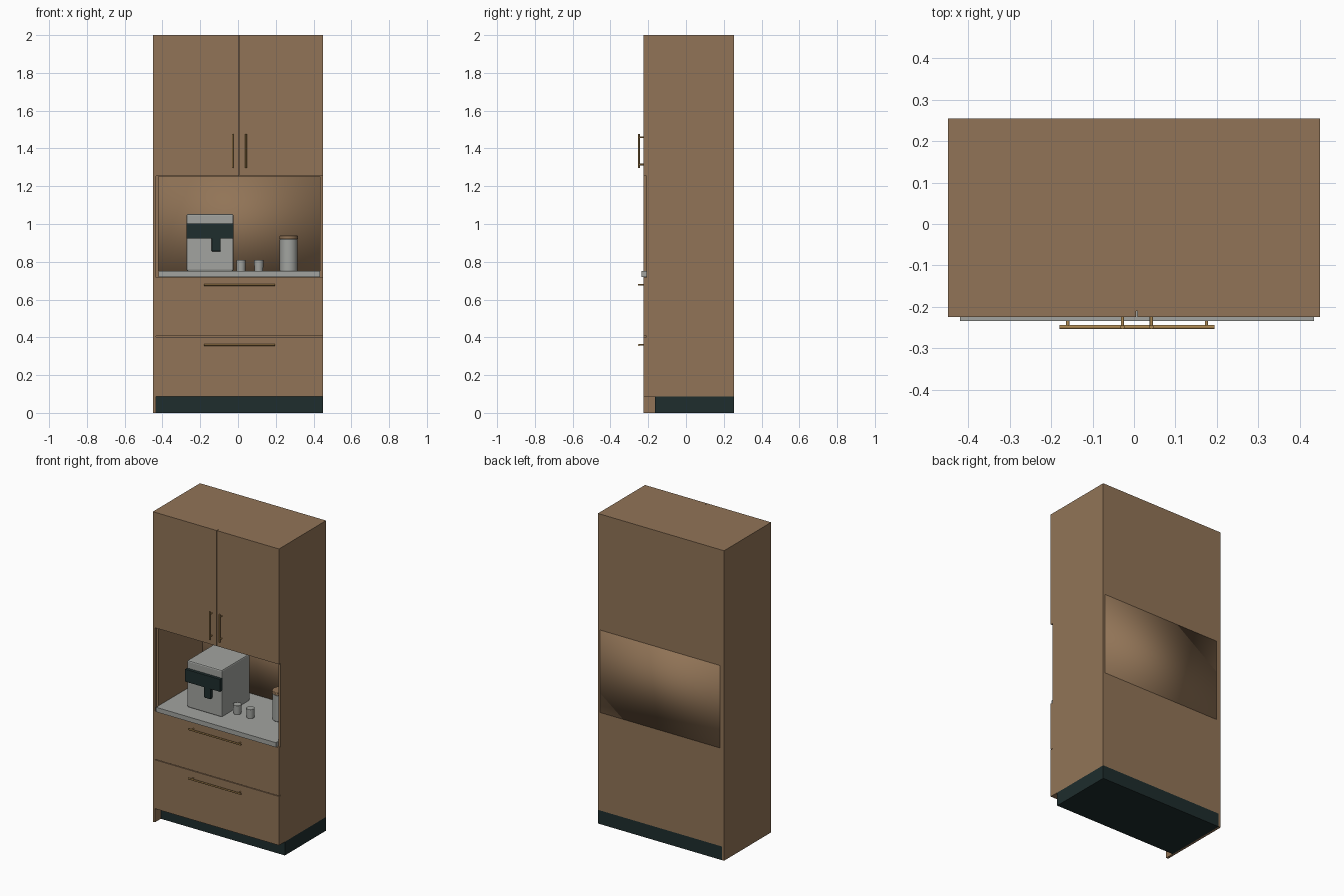
import bpy, bmesh, math
from mathutils import Matrix, Vector

if "Cube" in bpy.data.objects:
    bpy.data.objects.remove(bpy.data.objects["Cube"])


def material(name, rgb):
    m = bpy.data.materials.new(name)
    m.diffuse_color = (*rgb, 1)
    m.use_nodes = True
    m.node_tree.nodes["Principled BSDF"].inputs["Base Color"].default_value = m.diffuse_color
    return m


WOOD = material("walnut wood", (0.285, 0.175, 0.095))
GREY = material("light grey", (0.36, 0.37, 0.35))
DARK = material("dark slate", (0.013, 0.026, 0.026))
BRASS = material("brass", (0.42, 0.25, 0.085))


def finish(name, bm, mat, bevel=0, smooth=False):
    me = bpy.data.meshes.new(name)
    bmesh.ops.recalc_face_normals(bm, faces=bm.faces[:])
    bm.to_mesh(me)
    bm.free()
    me.materials.append(mat)
    ob = bpy.data.objects.new(name, me)
    bpy.context.collection.objects.link(ob)
    if bevel:
        b = ob.modifiers.new("bevel", "BEVEL")
        b.width, b.segments, b.limit_method = bevel, 2, 'ANGLE'
    if smooth:
        bpy.context.view_layer.objects.active = ob
        ob.select_set(True)
        bpy.ops.object.shade_smooth_by_angle(angle=math.radians(40))
        ob.select_set(False)
    return ob


def box(name, x, y, z, mat, bevel=0):
    """Box given by its (min, max) range on each axis."""
    bm = bmesh.new()
    bmesh.ops.create_cube(bm, size=1)
    for v in bm.verts:
        v.co = [r[0] if c < 0 else r[1] for c, r in zip(v.co, (x, y, z))]
    return finish(name, bm, mat, bevel)


def rod(name, a, b, r, mat, r2=None, n=32, bevel=0):
    """Cylinder from point a to point b."""
    a, b = Vector(a), Vector(b)
    d = b - a
    bm = bmesh.new()
    bmesh.ops.create_cone(bm, cap_ends=True, segments=n, radius1=r,
                          radius2=r if r2 is None else r2, depth=d.length)
    rot = Vector((0, 0, 1)).rotation_difference(d).to_matrix().to_4x4()
    bmesh.ops.transform(bm, matrix=Matrix.Translation((a + b) / 2) @ rot, verts=bm.verts)
    return finish(name, bm, mat, bevel, True)


def handle(name, centre, axis, length, inset):
    """Round bar on two posts, standing off the front face."""
    c, ax = Vector(centre), Vector(axis)
    rod(name + "_bar", c - ax * length / 2, c + ax * length / 2, 0.005, BRASS, n=16)
    for i, s in enumerate((-1, 1)):
        p = c + ax * s * (length / 2 - inset)
        rod(f"{name}_post_{i}", p, (p.x, -0.222, p.z), 0.004, BRASS, n=12)


L, R, BACK, BODY, FRONT = -0.435, 0.45, 0.255, -0.21, -0.225

# Carcass
box("left_end_panel", (-0.45, L), (FRONT, BACK), (0, 2), WOOD)
box("plinth", (L, R), (-0.165, BACK), (0, 0.088), DARK)
box("base_cabinet", (L, R), (BODY, BACK), (0.088, 0.72), WOOD)
box("upper_cabinet", (L, R), (BODY, BACK), (1.252, 2), WOOD)

# Open niche: two sides and a softly shaded back
box("niche_left_side", (L, L + 0.015), (BODY, BACK), (0.72, 1.252), WOOD)
box("niche_right_side", (R - 0.015, R), (BODY, BACK), (0.72, 1.252), WOOD)
back = box("niche_back", (L + 0.015, R - 0.015), (0.24, BACK), (0.72, 1.252), WOOD)
back.data.polygons.foreach_set("use_smooth", [True] * 6)
box("countertop", (L + 0.015, R - 0.015), (-0.235, 0.24), (0.72, 0.75), GREY)

# Drawers and doors
for i, (z0, z1, hz) in enumerate(((0.088, 0.403, 0.36), (0.407, 0.717, 0.678))):
    box(f"drawer_front_{i}", (L, R), (FRONT, BODY), (z0, z1), WOOD)
    handle(f"drawer_handle_{i}", (0.0075, -0.249, hz), (1, 0, 0), 0.375, 0.02)
for side, x0, x1, hx in (("left", L, 0.005, -0.028), ("right", 0.009, R, 0.042)):
    box(f"{side}_door", (x0, x1), (FRONT, BODY), (1.255, 2), WOOD)
    handle(f"{side}_door_handle", (hx, -0.249, 1.387), (0, 0, 1), 0.18, 0.018)

# Coffee machine
box("machine_body", (-0.272, -0.024), (-0.13, 0.155), (0.75, 1.053), GREY, 0.008)
box("machine_front_panel", (-0.273, -0.023), (-0.15, -0.125), (0.922, 1.003), DARK, 0.002)
box("machine_spout", (-0.14, -0.092), (-0.15, -0.125), (0.854, 0.93), DARK, 0.006)

# Cups and storage jar
for i, x in enumerate((0.016, 0.11)):
    rod(f"cup_{i}", (x, -0.03, 0.75), (x, -0.03, 0.81), 0.023, GREY, 0.025, bevel=0.002)
rod("jar", (0.268, 0.05, 0.75), (0.268, 0.05, 0.92), 0.047, GREY, bevel=0.003)
rod("jar_lid", (0.268, 0.05, 0.92), (0.268, 0.05, 0.938), 0.049, WOOD, bevel=0.003)
